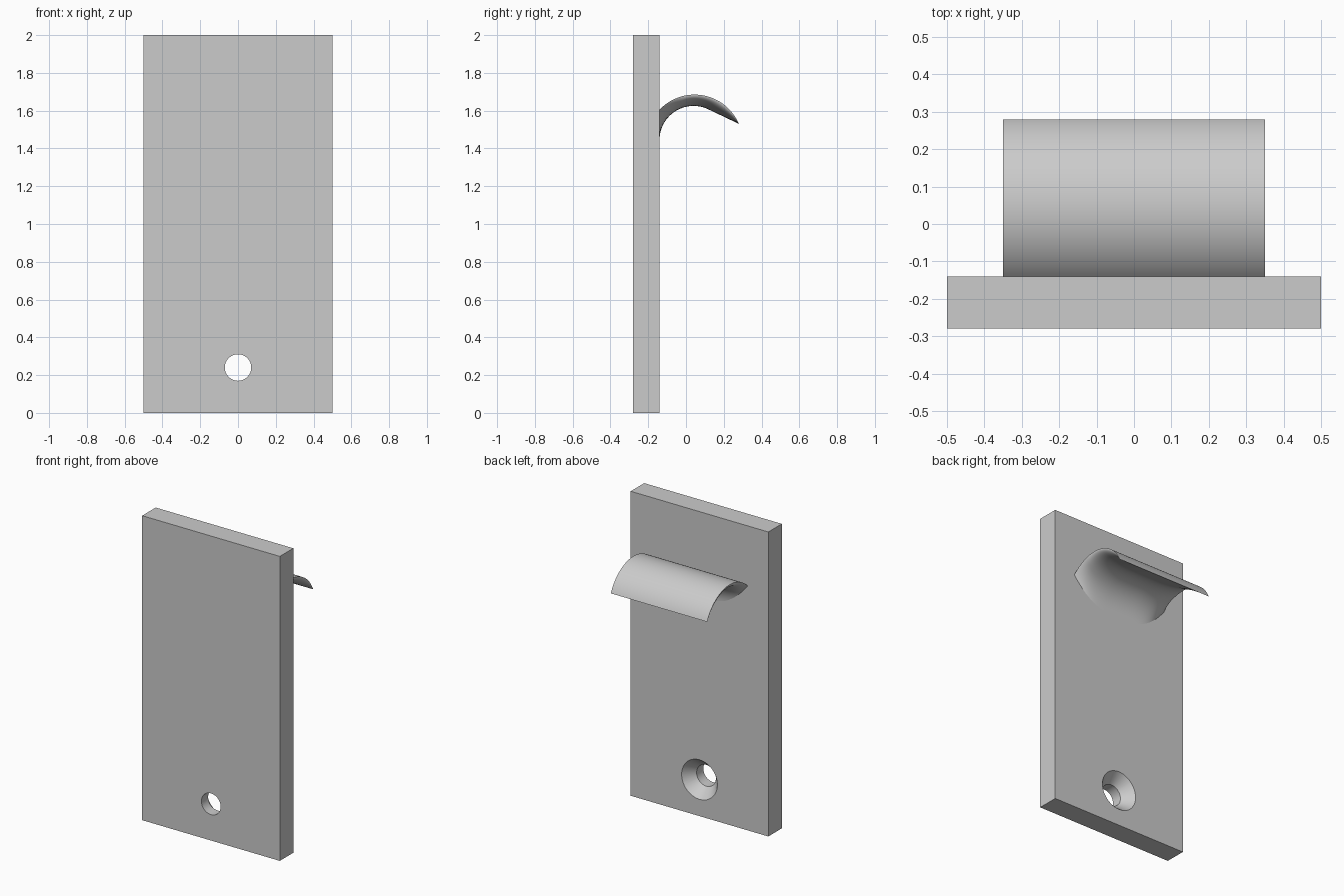
import bpy, bmesh
from math import sin, cos, pi, radians, sqrt

old = bpy.data.objects.get("Cube")
if old:
    bpy.data.objects.remove(old)

grey = bpy.data.materials.new("plain_grey")
grey.use_nodes = True
GREY = (0.6, 0.6, 0.6, 1)
grey.diffuse_color = GREY
grey.node_tree.nodes["Principled BSDF"].inputs["Base Color"].default_value = GREY


def make_object(name, bm):
    bmesh.ops.recalc_face_normals(bm, faces=bm.faces[:])
    mesh = bpy.data.meshes.new(name)
    bm.to_mesh(mesh)
    bm.free()
    mesh.materials.append(grey)
    ob = bpy.data.objects.new(name, mesh)
    bpy.context.collection.objects.link(ob)
    return ob


def activate(ob):
    bpy.ops.object.select_all(action='DESELECT')
    ob.select_set(True)
    bpy.context.view_layer.objects.active = ob


# Back plate
WALL, FRONT = -0.14, -0.28
bm = bmesh.new()
bmesh.ops.create_cube(bm, size=1)
for v in bm.verts:
    v.co.y = v.co.y * (WALL - FRONT) + (WALL + FRONT) / 2
    v.co.z = v.co.z * 2 + 1
plate = make_object("back_plate", bm)

# Countersunk screw hole, turned as a cutter and cut through the plate
bm = bmesh.new()
SIDES = 48
rings = []
for y, r in ((-0.32, 0.07), (-0.21, 0.07), (-0.12, 0.147)):
    rings.append([bm.verts.new((r * cos(2 * pi * i / SIDES), y,
                                0.24 + r * sin(2 * pi * i / SIDES)))
                  for i in range(SIDES)])
for a, b in zip(rings, rings[1:]):
    for i in range(SIDES):
        j = (i + 1) % SIDES
        bm.faces.new((a[i], a[j], b[j], b[i]))
bm.faces.new(rings[0])
bm.faces.new(rings[-1])
cutter = make_object("hole_cutter", bm)
cutter.hide_render = True
cut = plate.modifiers.new("screw_hole", 'BOOLEAN')
cut.operation = 'DIFFERENCE'
cut.solver = 'EXACT'
cut.object = cutter
activate(plate)
bpy.ops.object.modifier_apply(modifier=cut.name)
bpy.data.objects.remove(cutter)

# Hook: arched top skin, with an underside that thins out to the ends and tip
TIP = (0.28, 1.53)
STEPS, COLS, HALF, FLAT = 40, 56, 0.35, 0.1


def top_curve(s):
    a = radians(136.7 + (23.1 - 136.7) * s)
    return 0.0455 + 0.255 * cos(a), 1.43 + 0.255 * sin(a)


def under_curve(s):
    a = radians(180 - 115.5 * min(s / 0.7, 1))
    y, z = 0.04 + 0.18 * cos(a), 1.445 + 0.18 * sin(a)
    t = max(0, (s - 0.7) / 0.3)
    return y + (TIP[0] - y) * t, z + (TIP[1] - z) * t


def fullness(x, s):
    u = min(1, max(0, (abs(x) - FLAT) / (HALF - FLAT)))
    return max(0, 1 - u * u) ** (1 - 0.5 * min(1, s * 3))


bm = bmesh.new()
top, under = [], []
for c in range(COLS + 1):
    x = -HALF * cos(pi * c / COLS)
    top_row, under_row = [], []
    for k in range(STEPS + 1):
        s = k / STEPS
        (y0, z0), (y1, z1) = top_curve(s), under_curve(s)
        f = fullness(x, s)
        if k == STEPS:
            y0, z0, f = *TIP, 0
        if k == 0:
            y0 = y1 = WALL
        top_row.append(bm.verts.new((x, y0, z0)))
        under_row.append(bm.verts.new((x, y0 + (y1 - y0) * f, z0 + (z1 - z0) * f)))
    top.append(top_row)
    under.append(under_row)
for c in range(COLS):
    for grid in (top, under):
        for k in range(STEPS):
            bm.faces.new((grid[c][k], grid[c + 1][k], grid[c + 1][k + 1], grid[c][k + 1]))
    bm.faces.new((top[c][0], top[c + 1][0], under[c + 1][0], under[c][0]))
bmesh.ops.remove_doubles(bm, verts=bm.verts[:], dist=0.0001)
hook = make_object("hook", bm)

for ob in (plate, hook):
    activate(ob)
    bpy.ops.object.shade_smooth_by_angle(angle=radians(30))
